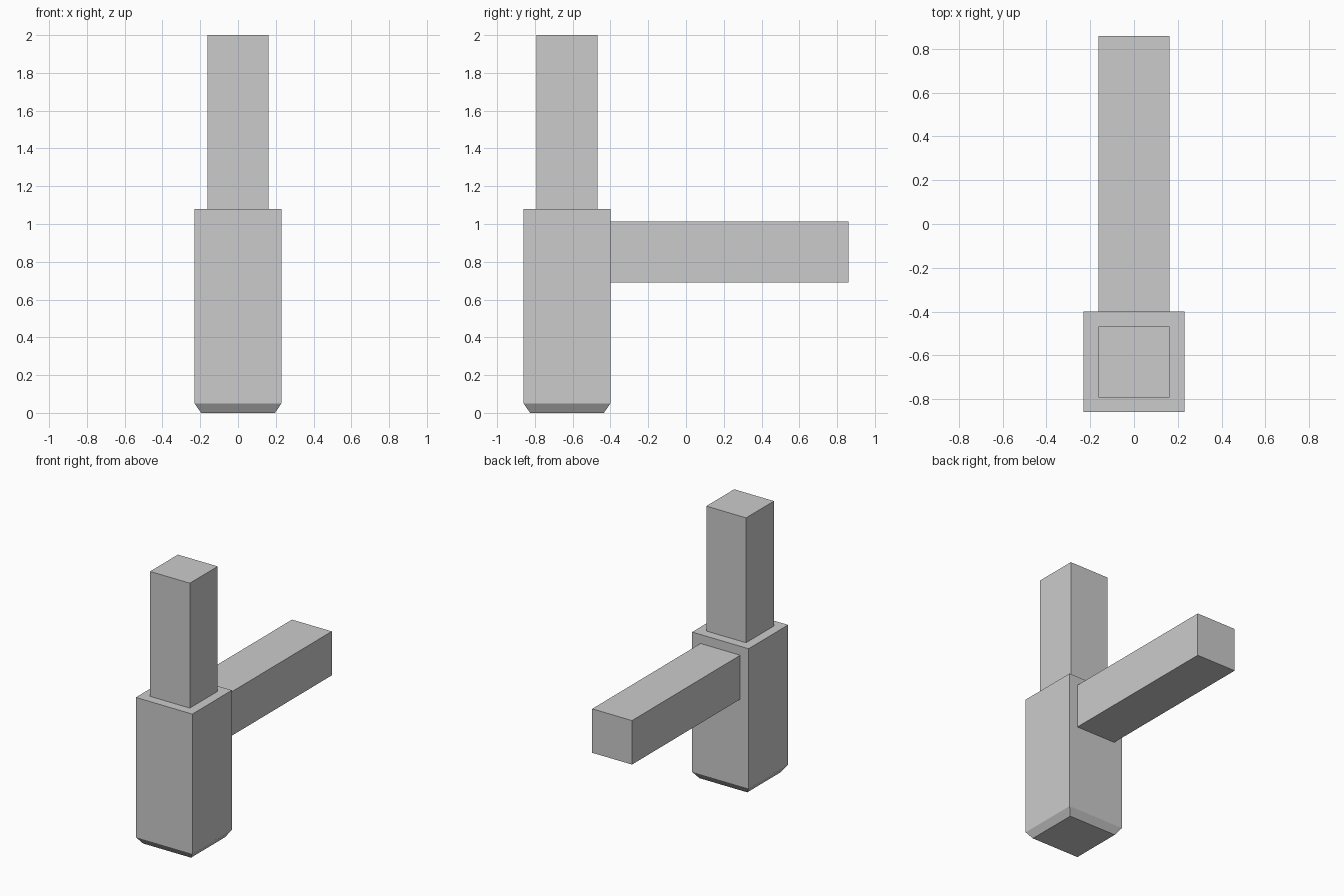
import bpy
import bmesh
from mathutils import Vector

cube = bpy.data.objects.get("Cube")
if cube:
    bpy.data.objects.remove(cube, do_unlink=True)

GREY = (0.6, 0.6, 0.6, 1)
grey = bpy.data.materials.new("plain grey")
grey.use_nodes = True
grey.diffuse_color = GREY
grey.node_tree.nodes["Principled BSDF"].inputs["Base Color"].default_value = GREY

BODY_Y = -0.63     # centre line of the upright
BODY_HALF = 0.23
BAR_HALF = 0.162
BODY_TOP = 1.08
CHAMFER_Z = 0.05


def box(name, low, high, foot=None):
    """Box between two corners; foot = (height, scale) adds a tapered bottom."""
    low, high = Vector(low), Vector(high)
    centre, size = (low + high) / 2, high - low
    bm = bmesh.new()
    bmesh.ops.create_cube(bm, size=1)
    for v in bm.verts:
        v.co = centre + v.co * size
    if foot:
        height, scale = foot
        bmesh.ops.bisect_plane(bm, geom=bm.verts[:] + bm.edges[:] + bm.faces[:],
                               plane_co=(0, 0, low.z + height), plane_no=(0, 0, 1))
        for v in bm.verts:
            if v.co.z < low.z + height / 2:
                v.co.xy = centre.xy + (v.co.xy - centre.xy) * scale
    mesh = bpy.data.meshes.new(name)
    bm.to_mesh(mesh)
    bm.free()
    mesh.materials.append(grey)
    obj = bpy.data.objects.new(name, mesh)
    bpy.context.collection.objects.link(obj)
    return obj


# Thick upright with a chamfered foot
box("body", (-BODY_HALF, BODY_Y - BODY_HALF, 0),
    (BODY_HALF, BODY_Y + BODY_HALF, BODY_TOP), foot=(CHAMFER_Z, 0.85))

# Thinner post standing on the body
box("upper_post", (-BAR_HALF, BODY_Y - BAR_HALF, BODY_TOP),
    (BAR_HALF, BODY_Y + BAR_HALF, 2))

# Horizontal arm reaching backwards
box("rear_arm", (-BAR_HALF, BODY_Y + BODY_HALF, 0.69),
    (BAR_HALF, 0.86, 0.69 + 2 * BAR_HALF))
